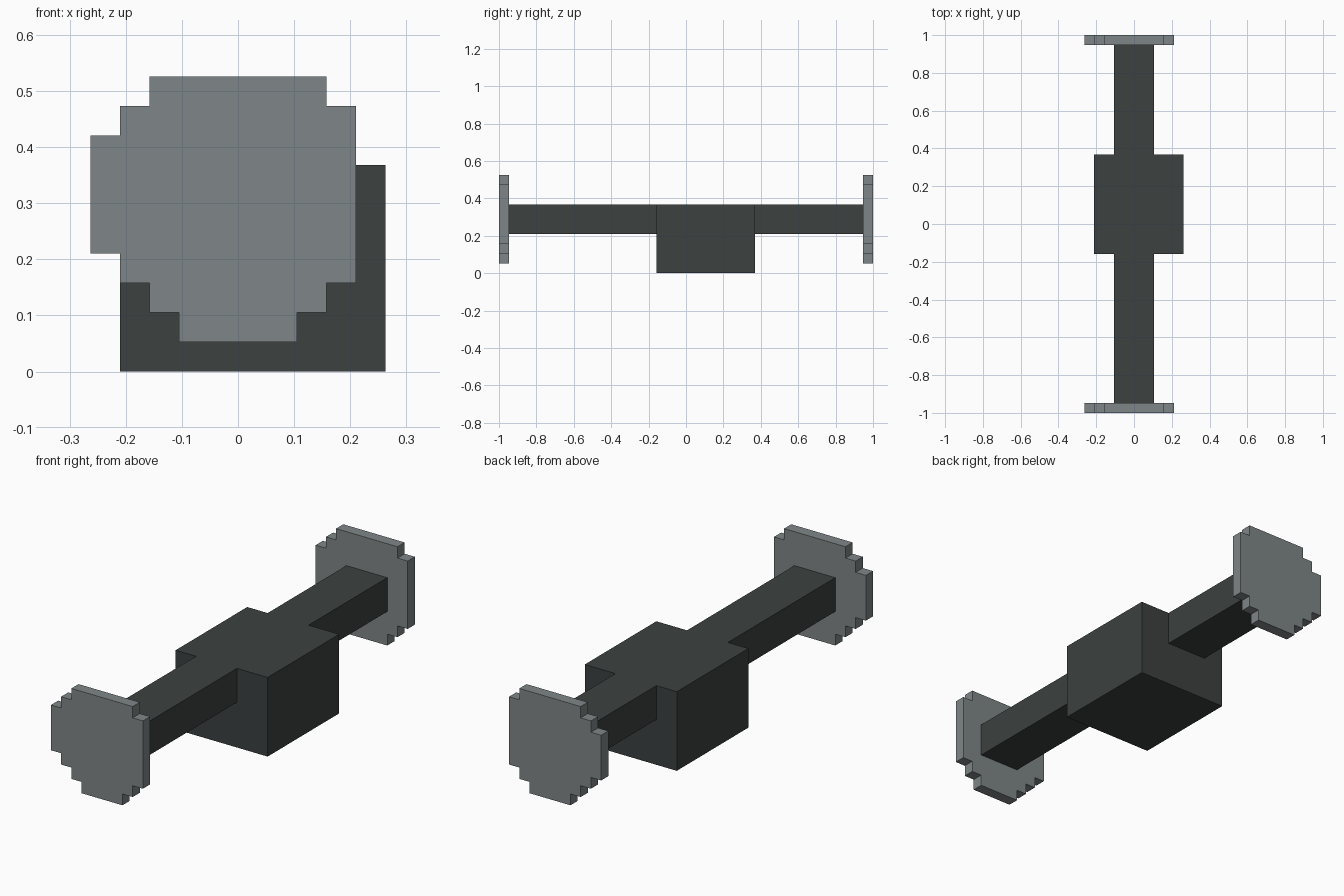
import bpy, bmesh

if "Cube" in bpy.data.objects:
    bpy.data.objects.remove(bpy.data.objects["Cube"])

U = 1 / 19  # one grid step of the blocky design


def material(name, rgb):
    m = bpy.data.materials.new(name)
    m.diffuse_color = (*rgb, 1)
    m.use_nodes = True
    m.node_tree.nodes["Principled BSDF"].inputs["Base Color"].default_value = m.diffuse_color
    return m


dark = material("dark_grey", (0.045, 0.053, 0.051))
light = material("light_grey", (0.212, 0.238, 0.246))


def prism(name, outline, y0, y1, mat):
    """Extrude an x-z outline (in grid steps) along y."""
    bm = bmesh.new()
    face = bm.faces.new([bm.verts.new((x * U, y0 * U, z * U)) for x, z in outline])
    new = bmesh.ops.extrude_face_region(bm, geom=[face])["geom"]
    verts = [v for v in new if isinstance(v, bmesh.types.BMVert)]
    bmesh.ops.translate(bm, verts=verts, vec=(0, (y1 - y0) * U, 0))
    bmesh.ops.recalc_face_normals(bm, faces=bm.faces)
    mesh = bpy.data.meshes.new(name)
    bm.to_mesh(mesh)
    bm.free()
    mesh.materials.append(mat)
    obj = bpy.data.objects.new(name, mesh)
    bpy.context.collection.objects.link(obj)
    return obj


def rect(x0, x1, z0, z1):
    return [(x0, z0), (x1, z0), (x1, z1), (x0, z1)]


# Central block, slightly off centre
prism("central_block", rect(-4, 5, 0, 7), -3, 7, dark)

# Arms reaching from the block to the end plates
prism("front_arm", rect(-2, 2, 4, 7), -18, -3, dark)
prism("back_arm", rect(-2, 2, 4, 7), 7, 18, dark)

# Stepped round end plates: rows of (z0, z1, x0, x1)
rows = [(1, 2, -2, 2), (2, 3, -3, 3), (3, 4, -4, 4),
        (4, 8, -5, 4), (8, 9, -4, 4), (9, 10, -3, 3)]
steps = [p for z0, z1, x0, x1 in rows for p in ((x1, z0), (x1, z1))]
steps += [p for z0, z1, x0, x1 in reversed(rows) for p in ((x0, z1), (x0, z0))]
# Drop the repeated points where neighbouring rows share an edge
plate = list(dict.fromkeys(steps))
prism("front_plate", plate, -19, -18, light)
prism("back_plate", plate, 18, 19, light)
